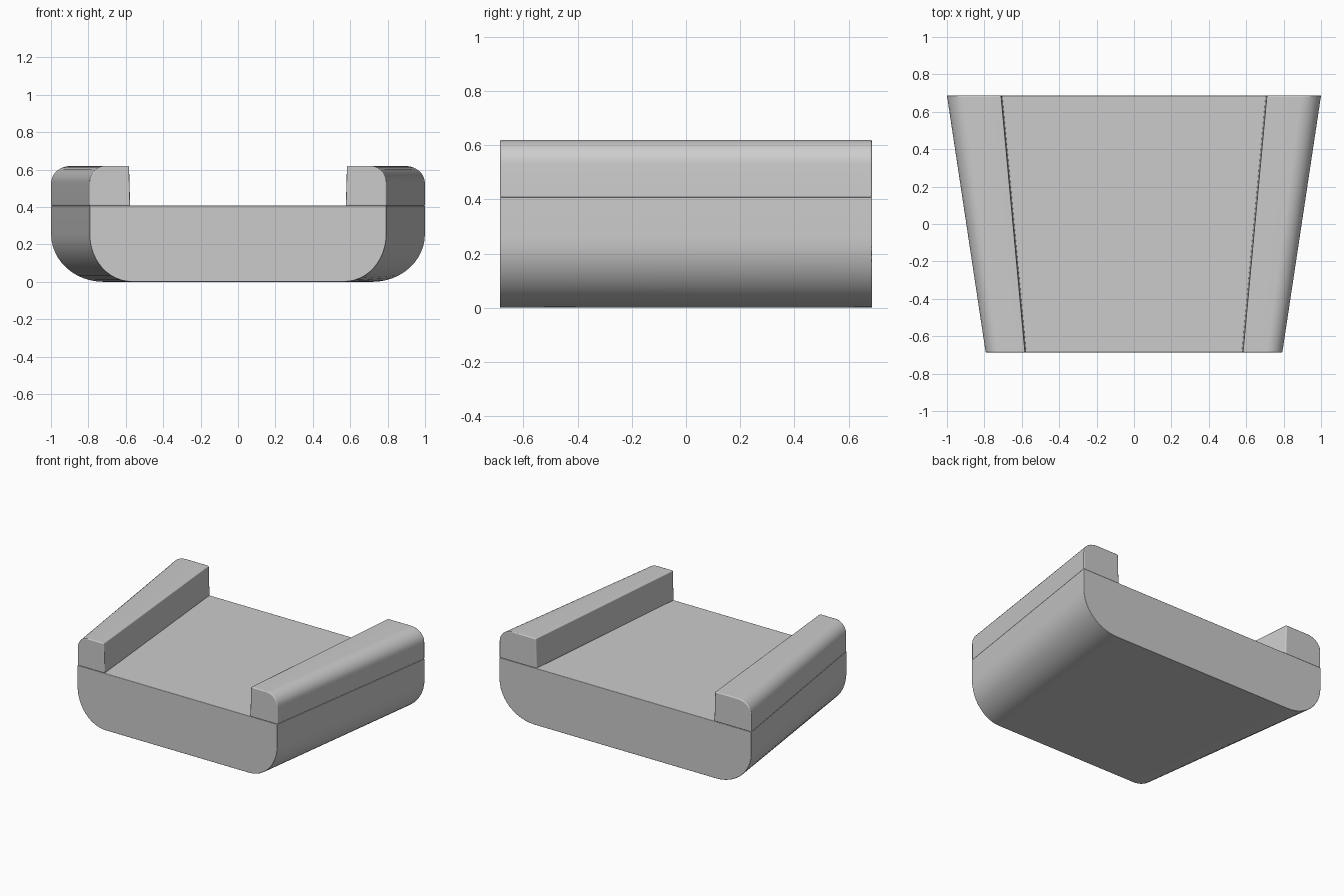
import bpy, bmesh, math

if "Cube" in bpy.data.objects:
    bpy.data.objects.remove(bpy.data.objects["Cube"])

Y = 0.687


def arc(cx, cz, rx, rz, a0, a1, n=12):
    """Points on an elliptical corner, angles in degrees."""
    angles = [math.radians(a0 + (a1 - a0) * i / n) for i in range(n + 1)]
    return [(cx + rx * math.cos(a), cz + rz * math.sin(a)) for a in angles]


def loft(name, front, back, bevel):
    """Solid between a front and a back XZ profile, with softened edges."""
    bm = bmesh.new()
    f = [bm.verts.new((x, -Y, z)) for x, z in front]
    b = [bm.verts.new((x, Y, z)) for x, z in back]
    n = len(f)
    for i in range(n):
        j = (i + 1) % n
        bm.faces.new((f[i], f[j], b[j], b[i]))
    bm.faces.new(f)
    bm.faces.new(b[::-1])
    bmesh.ops.recalc_face_normals(bm, faces=bm.faces)
    mesh = bpy.data.meshes.new(name)
    bm.to_mesh(mesh)
    bm.free()
    mesh.polygons.foreach_set("use_smooth", [True] * len(mesh.polygons))
    obj = bpy.data.objects.new(name, mesh)
    bpy.context.collection.objects.link(obj)
    mod = obj.modifiers.new("soft_edges", "BEVEL")
    mod.width = bevel
    mod.segments = 2
    mod.limit_method = "ANGLE"
    mod.angle_limit = math.radians(40)
    mod.harden_normals = True
    return obj


def base_profile(w, rx):
    half = arc(w - rx, 0.255, rx, 0.255, -90, 0) + [(w, 0.408)]
    return half + [(-x, z) for x, z in reversed(half)]


def rail_profile(inner, w, rx):
    return ([(inner - 0.006, 0.406), (w, 0.406)]
            + arc(w - rx, 0.53, rx, 0.09, 0, 90, 10) + [(inner, 0.62)])


# Tapered base with rounded lower sides
loft("base", base_profile(0.793, 0.225), base_profile(1.0, 0.28), 0.004)

# Side rails, flaring towards the back
rails = loft("side_rails", rail_profile(0.582, 0.793, 0.085),
             rail_profile(0.71, 1.0, 0.11), 0.007)
rails.modifiers.new("mirror", "MIRROR")
